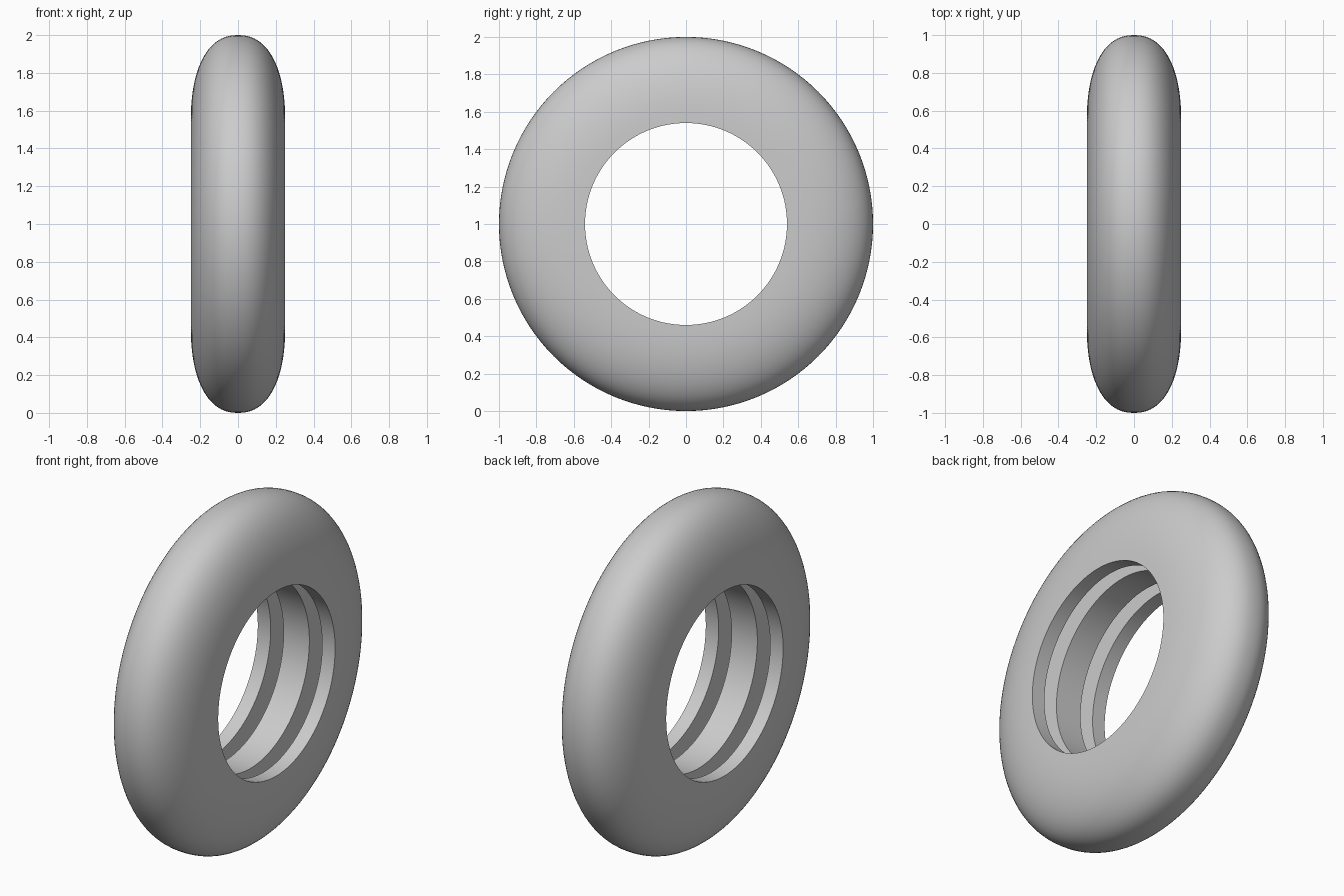
import bpy
import math

if "Cube" in bpy.data.objects:
    bpy.data.objects.remove(bpy.data.objects["Cube"])

SEGMENTS = 128
HOLE_R, OUTER_R, HALF_W = 0.54, 1.0, 0.25
GROOVE_R = 0.70          # bottom of the two inner grooves
STEP = HALF_W / 3        # lip, groove and half rib are equally wide
CENTRE_Z = 1.0

rubber = bpy.data.materials.new("grey rubber")
rubber.diffuse_color = (0.6, 0.6, 0.6, 1)
rubber.use_nodes = True
rubber.node_tree.nodes["Principled BSDF"].inputs["Base Color"].default_value = rubber.diffuse_color

# Rounded outer wall: superellipse from one side to the other, as (x, radius)
profile = []
N, POWER = 40, 2 / 2.3
for i in range(N + 1):
    a = math.pi * i / N
    c, s = math.cos(a), max(0.0, math.sin(a))
    x = math.copysign(abs(c) ** POWER, c) * HALF_W
    profile.append((x, HOLE_R + (OUTER_R - HOLE_R) * s ** POWER))

# Inner wall: lip, groove, centre rib, groove, lip
half = [(-2 * STEP, HOLE_R), (-2 * STEP, GROOVE_R), (-STEP, GROOVE_R), (-STEP, HOLE_R)]
profile += half + [(-x, r) for x, r in reversed(half)]

# Revolve the closed profile around the x axis
verts, faces = [], []
count = len(profile)
for j in range(SEGMENTS):
    t = 2 * math.pi * j / SEGMENTS
    verts += [(x, r * math.cos(t), CENTRE_Z + r * math.sin(t)) for x, r in profile]
    k = (j + 1) % SEGMENTS
    for i in range(count):
        n = (i + 1) % count
        faces.append((j * count + i, j * count + n, k * count + n, k * count + i))

mesh = bpy.data.meshes.new("tyre_ring")
mesh.from_pydata(verts, [], faces)
mesh.materials.append(rubber)
tyre = bpy.data.objects.new("tyre_ring", mesh)
bpy.context.collection.objects.link(tyre)

# Consistent outward normals, smooth with sharp groove edges
bpy.context.view_layer.objects.active = tyre
tyre.select_set(True)
bpy.ops.object.mode_set(mode='EDIT')
bpy.ops.mesh.select_all(action='SELECT')
bpy.ops.mesh.normals_make_consistent(inside=False)
bpy.ops.object.mode_set(mode='OBJECT')
bpy.ops.object.shade_smooth_by_angle(angle=math.radians(35))
